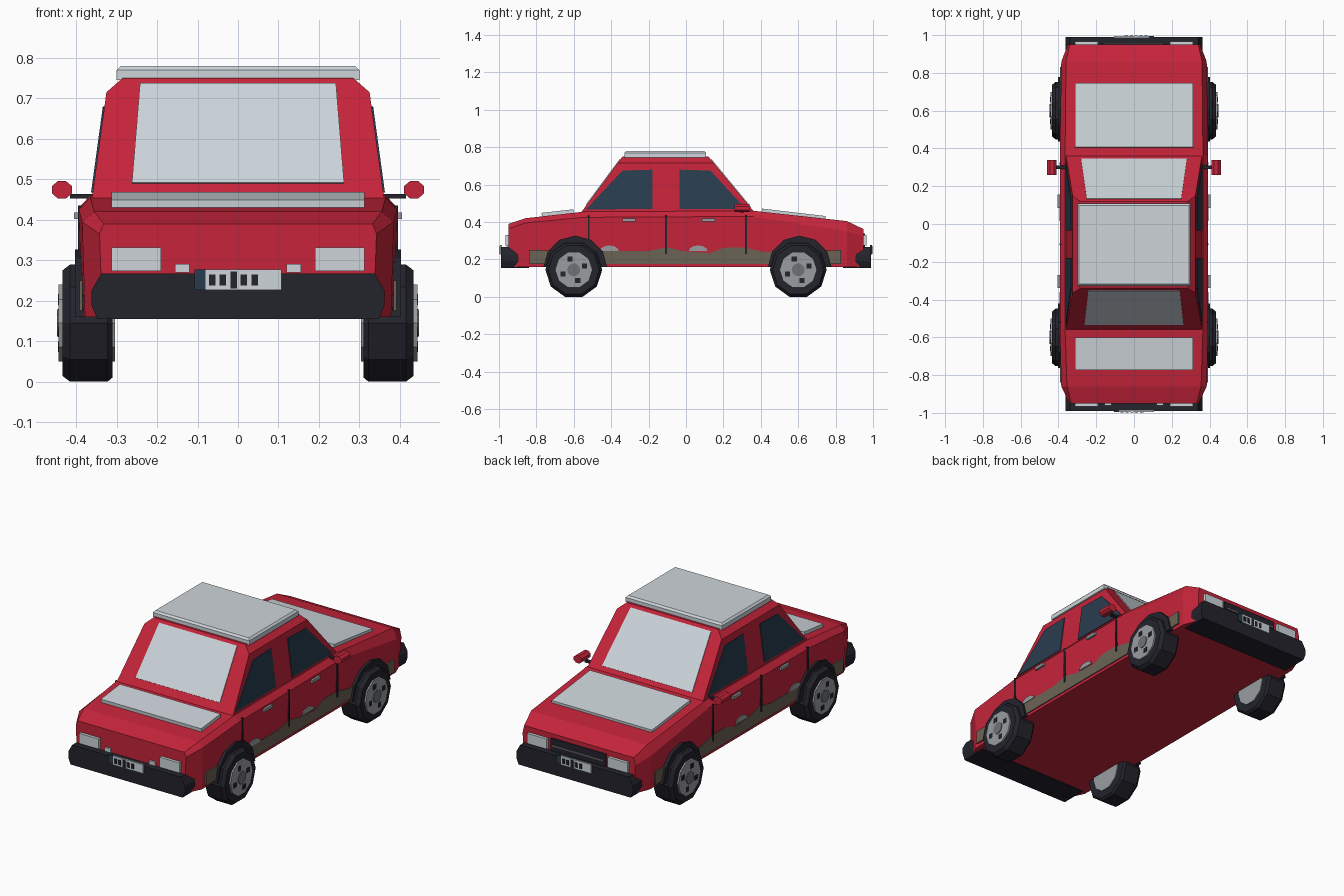
import bpy, bmesh, math
from mathutils import Vector

if "Cube" in bpy.data.objects:
    bpy.data.objects.remove(bpy.data.objects["Cube"])


def material(name, hexcode):
    lin = []
    for i in (0, 2, 4):
        c = int(hexcode[i:i + 2], 16) / 255
        lin.append(c / 12.92 if c <= 0.04045 else ((c + 0.055) / 1.055) ** 2.4)
    m = bpy.data.materials.new(name)
    m.diffuse_color = (*lin, 1)
    m.use_nodes = True
    m.node_tree.nodes["Principled BSDF"].inputs["Base Color"].default_value = m.diffuse_color
    return m


RED = material("red_paint", "C6243A")
DARK = material("dark_trim", "23232C")
LIGHT = material("pale_white", "CDD5DA")
GLASS = material("blue_glass", "283C4E")
DIRT = material("dirt_brown", "6B6355")
GREY = material("wheel_grey", "9A9DA1")
MID = material("cap_grey", "707276")


def loft(name, rings, mat):
    """Skin a list of equal-length rings of 3D points and cap both ends."""
    bm = bmesh.new()
    vs = [[bm.verts.new(p) for p in ring] for ring in rings]
    n = len(vs[0])
    for a, b in zip(vs, vs[1:]):
        for i in range(n):
            j = (i + 1) % n
            bm.faces.new((a[i], a[j], b[j], b[i]))
    bm.faces.new(vs[0])
    bm.faces.new(vs[-1])
    bmesh.ops.recalc_face_normals(bm, faces=bm.faces)
    me = bpy.data.meshes.new(name)
    bm.to_mesh(me)
    bm.free()
    me.materials.append(mat)
    ob = bpy.data.objects.new(name, me)
    bpy.context.collection.objects.link(ob)
    return ob


def slab(name, pts, offset, mat):
    """Flat polygon thickened along an offset vector."""
    pts = [Vector(p) for p in pts]
    return loft(name, [pts, [p + Vector(offset) for p in pts]], mat)


def box(name, x, y, z, mat):
    pts = [(x[0], y[0], z[0]), (x[1], y[0], z[0]), (x[1], y[1], z[0]), (x[0], y[1], z[0])]
    return slab(name, pts, (0, 0, z[1] - z[0]), mat)


def side_plate(name, s, pts, x0, x1, mat):
    return slab(name, [(s * x0, y, z) for y, z in pts], (s * (x1 - x0), 0, 0), mat)


def disc(s, x, y, z, r, n, start=0):
    return [(s * x, y + r * math.cos(start + math.tau * i / n),
             z + r * math.sin(start + math.tau * i / n)) for i in range(n)]


# lower body: (y, side half width, shoulder z, top half width, top z)
stations = [(-.95, .342, .365, .332, .39), (-.86, .385, .395, .355, .42),
            (-.55, .393, .425, .365, .455), (.36, .393, .43, .365, .46),
            (.86, .385, .35, .36, .405), (.95, .35, .32, .34, .362)]
loft("body", [[(-w + .007, y, .16), (w - .007, y, .16), (w, y, zs),
               (wt, y, zt), (-wt, y, zt), (-w, y, zs)]
              for y, w, zs, wt, zt in stations], RED)

# cabin: (z, half width, rear y, front y)
loft("cabin", [[(-w, a, z), (w, a, z), (w, b, z), (-w, b, z)]
               for z, w, a, b in [(.43, .364, -.577, .385), (.715, .325, -.366, .149),
                                  (.75, .285, -.34, .12)]], RED)


# front and rear screens lie on the sloping cabin ends
def screen(name, y0, y1, zs, ws):
    n = Vector((0, .29, y0 - y1)).normalized() * (1 if y0 > 0 else -1)
    pts = []
    for z, w in zip(zs, ws):
        y = y0 + (y1 - y0) * (z - .46) / .29
        pts += [(-w, y, z), (w, y, z)] if not pts else [(w, y, z), (-w, y, z)]
    slab(name, [Vector(p) - n * .002 for p in pts], n * .006, LIGHT)


screen("rear_screen", -.555, -.34, (.49, .735), (.262, .242))
screen("windscreen", .36, .12, (.48, .735), (.28, .25))

# pale panels on roof, bonnet and boot
loft("roof_panel", [[(-w, a, z), (w, a, z), (w, b, z), (-w, b, z)]
                    for z, w, a, b in [(.745, .30, -.328, .108), (.77, .30, -.328, .108),
                                       (.78, .29, -.318, .098)]], LIGHT)
slab("bonnet_panel", [(-.312, .405, .45), (.312, .405, .45), (.312, .745, .41),
                      (-.312, .745, .41)], (0, .002, .022), LIGHT)
slab("boot_panel", [(-.312, -.77, .425), (.312, -.77, .425), (.312, -.6, .444),
                    (-.312, -.6, .444)], (0, -.002, .024), LIGHT)

R, CZ = .152, .1446
for s, side in ((1, "right"), (-1, "left")):
    # side windows follow the tilt of the cabin
    for nm, pts in (("rear_window", [(-.535, .467), (-.34, .675), (-.18, .68), (-.18, .47)]),
                    ("front_window", [(-.035, .47), (-.035, .68), (.13, .675), (.32, .47)])):
        slab(f"{side}_{nm}", [(s * (.358 - .137 * (z - .46)), y, z) for y, z in pts],
             (s * .006, 0, 0), GLASS)

    # dirt band along the sill, with two chipped patches
    top = [(.83, .25), (.42, .24), (.3, .265), (.2, .262), (.13, .235), (-.02, .245),
           (-.1, .265), (-.2, .245), (-.43, .245), (-.84, .25)]
    side_plate(f"{side}_dirt_band", s, [(-.84, .176), (.83, .176)] + top, .384, .392, DIRT)
    for k, y in enumerate((-.41, .065)):
        arc = [(y + .05 * math.cos(math.pi * i / 6), .245 + .03 * math.sin(math.pi * i / 6))
               for i in range(7)]
        side_plate(f"{side}_chip_{k}", s, arc, .385, .3945, GREY)

    # door seams and handles
    for k, y in enumerate((-.52, -.107, .32)):
        side_plate(f"{side}_door_seam_{k}", s,
                   [(y - .005, .23), (y + .005, .23), (y + .005, .435), (y - .005, .435)],
                   .386, .3955, DARK)
    for k, y in enumerate((-.305, .12)):
        side_plate(f"{side}_door_handle_{k}", s,
                   [(y - .035, .402), (y + .035, .402), (y + .035, .418), (y - .035, .418)],
                   .385, .405, GREY)

    # mirror and its stalk
    box(f"{side}_mirror_stalk", sorted((s * .35, s * .415)), (.29, .31), (.452, .463), DARK)
    ring = [(s * .435 + .027 * math.cos(math.tau * (i + .5) / 8),
             .474 + .023 * math.sin(math.tau * (i + .5) / 8)) for i in range(8)]
    slab(f"{side}_mirror", [(x, .26, z) for x, z in ring], (0, .08, 0), RED)

    for yc, end in ((-.6, "rear"), (.6, "front")):
        # wheel arch trim
        arc = [(yc + .008 + .17 * math.cos(math.pi * i / 6),
                .16 + .167 * math.sin(math.pi * i / 6)) for i in range(7)]
        side_plate(f"{side}_{end}_arch", s, arc, .38, .403, DARK)
        # tyre, hub, holes and cap
        loft(f"{side}_{end}_tyre", [disc(s, x, yc, CZ, r, 10) for x, r in
                                    ((.31, R * .93), (.322, R), (.415, R), (.434, R * .9))], DARK)
        loft(f"{side}_{end}_hub", [disc(s, x, yc, CZ, .1, 10) for x in (.304, .443)], GREY)
        loft(f"{side}_{end}_cap", [disc(s, x, yc, CZ, .035, 10) for x in (.43, .447)], MID)
        for k in range(4):
            a = math.radians(20 + 90 * k)
            y, z = yc + .062 * math.cos(a), CZ + .062 * math.sin(a)
            loft(f"{side}_{end}_hub_hole_{k}",
                 [disc(s, x, y, z, .019, 4, math.pi / 4) for x in (.438, .4448)], DARK)

# both ends: bumper, number plate with plain bars, lamps
for d, end in ((-1, "rear"), (1, "front")):
    half = [(.348, .155), (.362, .19), (.362, .225), (.338, .267)]
    prof = half + [(-x, z) for x, z in reversed(half)]
    slab(f"{end}_bumper", [(x, d * .84, z) for x, z in prof], (0, d * .149, 0), DARK)

    def plate(name, x0, x1, z0, z1, y0, y1, mat):
        box(f"{end}_{name}", sorted((-d * x0, -d * x1)), sorted((d * y0, d * y1)), (z0, z1), mat)

    plate("number_plate", -.08, .107, .227, .277, .985, .995, LIGHT)
    plate("plate_band", -.107, -.08, .227, .277, .985, .995, GLASS)
    for k, x in enumerate((-.064, -.038, -.011, .014, .041)):
        h = .021 if k == 2 else .014
        plate(f"plate_bar_{k}", x - .008, x + .008, .251 - h, .251 + h, .99, .998, DARK)
    for m in (-1, 1):
        plate(f"lamp_{m}", m * .19, m * .312, .274, .331, .93, .966, LIGHT)
        if d < 0:
            plate(f"small_lamp_{m}", m * .12, m * .156, .27, .291, .93, .96, LIGHT)

# front grille with a slat
box("grille", (-.172, .172), (.94, .956), (.26, .338), DARK)
box("grille_slat", (-.16, .16), (.95, .96), (.296, .303), MID)
